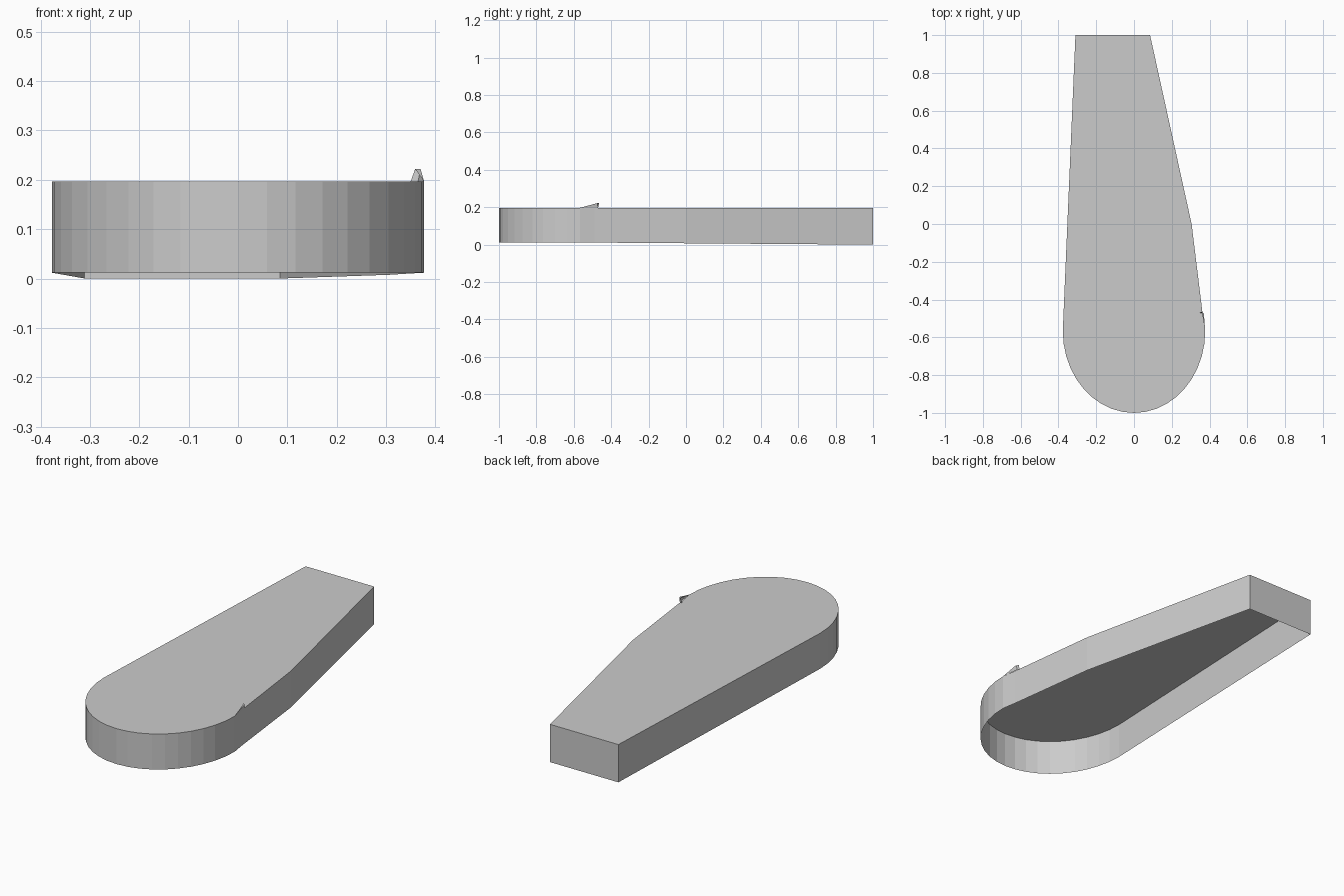
import bpy, math

if "Cube" in bpy.data.objects:
    bpy.data.objects.remove(bpy.data.objects["Cube"])

def mesh_object(name, verts, faces):
    me = bpy.data.meshes.new(name)
    me.from_pydata(verts, [], faces)
    me.validate()
    ob = bpy.data.objects.new(name, me)
    bpy.context.collection.objects.link(ob)
    return ob

def rim_z(y):
    # lower rim rises slightly towards the rounded end
    return 0.012 * min(1, (1 - y) / 1.6)

TOP = 0.197
SEGS = 20

# outline, anticlockwise from above: rounded end first, then tapered end
arc = []
for i in range(SEGS + 1):
    a = math.pi + math.pi * i / SEGS
    arc.append((0.377 * math.cos(a), -0.567 + 0.433 * math.sin(a)))
taper = [(0.365, -0.49), (0.305, 0.0), (0.085, 1.0), (-0.31, 1.0)]
outline = arc + taper
n = len(outline)

# side wall: single-sheet band, open underneath
verts = [(x, y, rim_z(y)) for x, y in outline] + [(x, y, TOP) for x, y in outline]
faces = [(i, (i + 1) % n, n + (i + 1) % n, n + i) for i in range(n)]

# top sheet, split along the seam between rounded and tapered parts
seam_right = SEGS + 1
faces.append([n + i for i in range(seam_right + 1)])
faces.append([n] + [n + i for i in range(seam_right, n)])
mesh_object("shell", verts, faces)

# small raised lip at the right-hand end of the seam
lip = [(0.377, -0.567, TOP), (0.365, -0.47, TOP), (0.350, -0.47, TOP),
       (0.370, -0.475, 0.222), (0.359, -0.465, 0.222)]
mesh_object("seam_lip", lip, [(0, 1, 3), (0, 3, 4), (1, 2, 4, 3)])
